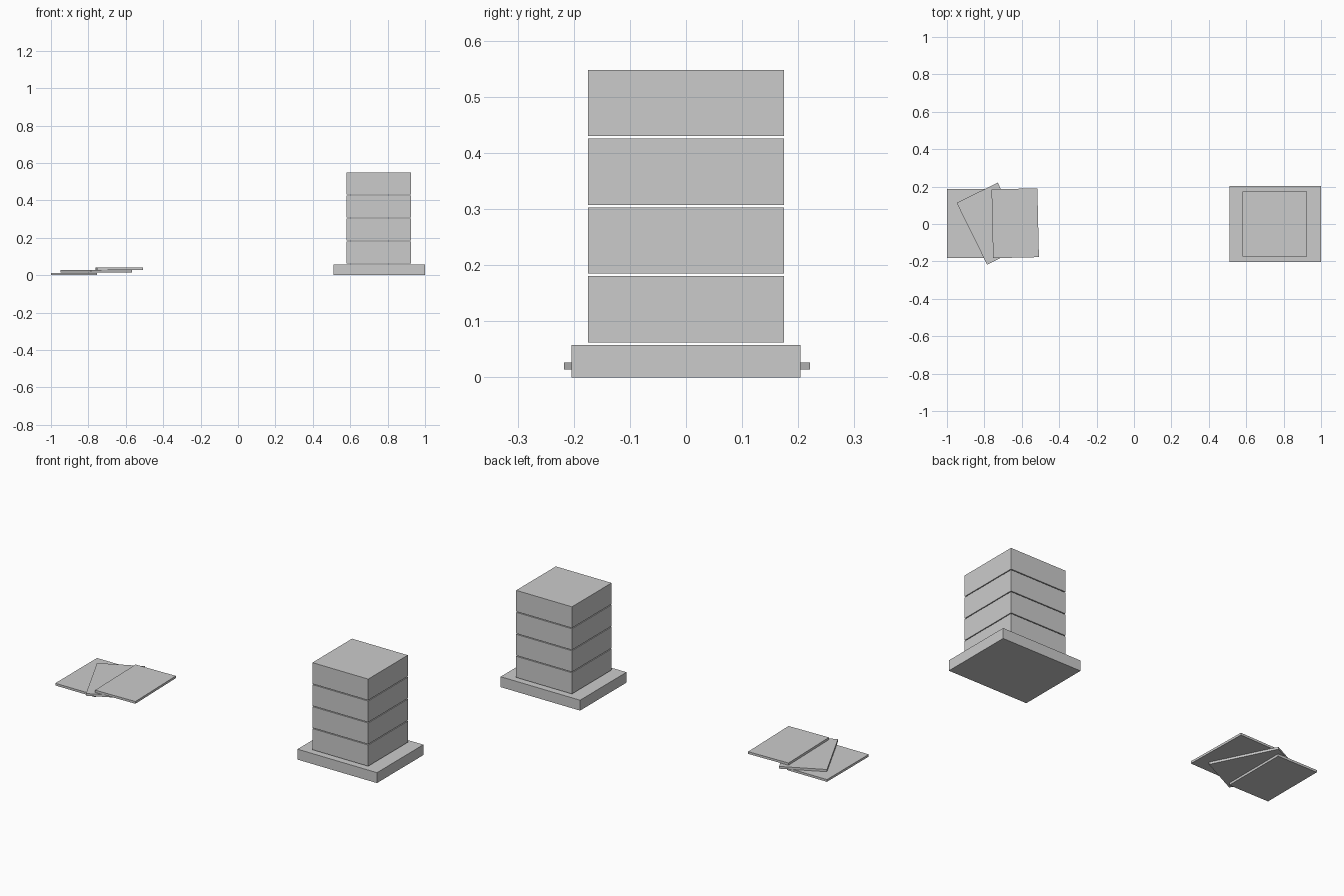
import bpy
import math

if "Cube" in bpy.data.objects:
    bpy.data.objects.remove(bpy.data.objects["Cube"])

grey = bpy.data.materials.new("light_grey")
grey.diffuse_color = (0.6, 0.6, 0.6, 1)
grey.use_nodes = True
grey.node_tree.nodes["Principled BSDF"].inputs["Base Color"].default_value = grey.diffuse_color


def box(name, centre, size, turn=0):
    bpy.ops.mesh.primitive_cube_add(size=1, location=centre,
                                    rotation=(0, 0, math.radians(turn)))
    ob = bpy.context.object
    ob.name = name
    ob.scale = size
    bpy.ops.object.transform_apply(location=False, rotation=False, scale=True)
    ob.data.materials.append(grey)
    return ob


# Base slab under the stack
box("base", (0.755, 0, 0.029), (0.49, 0.409, 0.058))

# Four stacked blocks with narrow gaps
for i in range(4):
    box(f"block_{i + 1}", (0.753, 0, 0.1215 + i * 0.1225), (0.344, 0.349, 0.118))

# Three loose, fanned cards: x, y, z, turn
cards = [(-0.8775, 0.003, 0.0065, 0),
         (-0.757, 0.002, 0.0205, 26.3),
         (-0.635, 0.004, 0.0345, 1.3)]
for i, (x, y, z, turn) in enumerate(cards):
    box(f"card_{i + 1}", (x, y, z), (0.245, 0.368, 0.0125), turn)
